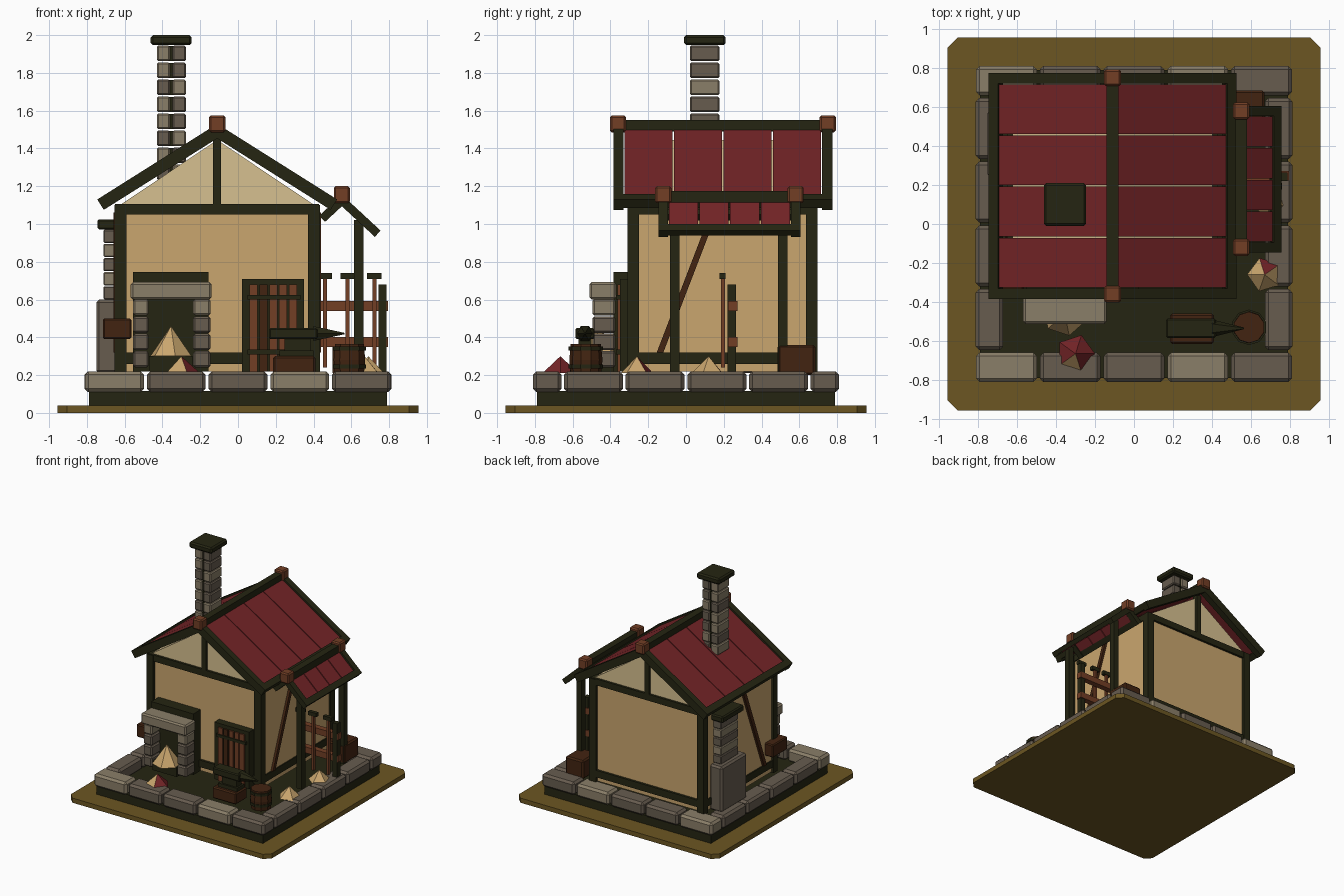
import bpy, bmesh, math, random
from mathutils import Vector, Matrix

if "Cube" in bpy.data.objects:
    bpy.data.objects.remove(bpy.data.objects["Cube"])
random.seed(4)

def material(name, r, g, b):
    lin = lambda c: ((c / 255 + 0.055) / 1.055) ** 2.4 if c > 10 else c / 255 / 12.92
    m = bpy.data.materials.new(name)
    m.diffuse_color = (lin(r), lin(g), lin(b), 1)
    m.use_nodes = True
    m.node_tree.nodes["Principled BSDF"].inputs["Base Color"].default_value = m.diffuse_color
    return m

DARK = material("dark timber", 37, 37, 18)
OLIVE = material("olive ground", 108, 86, 34)
TAN = material("tan plaster", 202, 166, 110)
CREAM = material("cream plaster", 214, 192, 144)
RED = material("red roof", 116, 36, 39)
LIGHT = material("light stone", 138, 126, 104)
STONE = material("dark stone", 103, 92, 79)
SIENNA = material("sienna wood", 114, 62, 37)
BROWN = material("dark brown wood", 66, 36, 17)

def finish(name, bm, *mats):
    bmesh.ops.recalc_face_normals(bm, faces=bm.faces)
    me = bpy.data.meshes.new(name)
    bm.to_mesh(me)
    bm.free()
    for m in mats:
        me.materials.append(m)
    ob = bpy.data.objects.new(name, me)
    bpy.context.collection.objects.link(ob)
    return ob

def box(name, x0, x1, y0, y1, z0, z1, mat, bevel=0, upright_only=False):
    bm = bmesh.new()
    bmesh.ops.create_cube(bm, size=1)
    for v in bm.verts:
        v.co = Vector(((x0 + x1) / 2 + v.co.x * (x1 - x0), (y0 + y1) / 2 + v.co.y * (y1 - y0),
                       (z0 + z1) / 2 + v.co.z * (z1 - z0)))
    if bevel:
        edges = [e for e in bm.edges if not upright_only
                 or abs(e.verts[0].co.z - e.verts[1].co.z) > 1e-4]
        bmesh.ops.bevel(bm, geom=edges, offset=bevel, segments=1, affect='EDGES')
    return finish(name, bm, mat)

def prism(name, pts, y0, y1, mat):
    """Extrude an xz profile along y."""
    bm = bmesh.new()
    f = bm.faces.new([bm.verts.new((x, y0, z)) for x, z in pts])
    new = bmesh.ops.extrude_face_region(bm, geom=[f])['geom']
    bmesh.ops.translate(bm, vec=(0, y1 - y0, 0), verts=[g for g in new if isinstance(g, bmesh.types.BMVert)])
    return finish(name, bm, mat)

def cone(name, at, r0, r1, h, n, mats, turn=0, accent=None, tilt=None):
    """Cone standing on 'at'; faces turned towards 'accent' get the second material."""
    bm = bmesh.new()
    bmesh.ops.create_cone(bm, cap_ends=True, segments=n, radius1=r0, radius2=r1, depth=h,
                          matrix=Matrix.Rotation(turn, 4, 'Z') @ Matrix.Translation((0, 0, h / 2)))
    bm.normal_update()
    for f in bm.faces:
        if accent and f.normal.xy.length > 0.1 and f.normal.xy.normalized().dot(Vector(accent).normalized()) > 0.7:
            f.material_index = 1
    if tilt:
        bmesh.ops.transform(bm, matrix=tilt, verts=bm.verts)
    bmesh.ops.translate(bm, vec=at, verts=bm.verts)
    return finish(name, bm, *mats)

# ground slab and dark plinth
box("ground_slab", -.955, .955, -.955, .955, 0, .04, OLIVE, .05, True)
box("plinth", -.79, .79, -.79, .79, .04, .115, DARK)

# ring of border stones
pitch = .327
for i in range(5):
    c = (i - 2) * pitch
    tone = LIGHT if i % 3 == 0 else STONE
    for side, y in (("front", -.735), ("back", .735)):
        box(f"{side}_border_stone", c - .156, c + .156, y - .075, y + .075, .11, .22, tone, .018)
for i in range(4):
    c = (i - 1.5) * pitch
    for side, x in (("left", -.742), ("right", .742)):
        box(f"{side}_border_stone", x - .07, x + .07, c - .156, c + .156, .11, .22, STONE, .018)

# house body and gable
XL, XR, YF, YB, RX = -.64, .42, -.285, .67, -.11
box("house_walls", XL, XR, YF, YB, .22, 1.09, TAN)
prism("gable", [(XL, 1.09), (XR, 1.09), (RX, 1.445)], YF, YB, CREAM)

# timber frame
for x in (-.655, .37):
    for y in (-.31, .635):
        box("corner_post", x, x + .065, y, y + .06, .21, 1.1, DARK)
for y in (-.305, .645):
    box("upper_beam", -.65, .43, y, y + .045, 1.05, 1.105, DARK)
    box("sill_beam", -.65, .43, y, y + .045, .26, .32, DARK)
    box("king_post", -.133, -.09, y, y + .045, 1.1, 1.46, DARK)
for x in (-.65, .4):
    box("side_upper_beam", x, x + .03, -.3, .68, 1.05, 1.105, DARK)
    box("side_sill_beam", x, x + .03, -.3, .68, .26, .32, DARK)
for x in (-.66, .415):
    bm = bmesh.new()
    f = bm.faces.new([bm.verts.new((x, y, z)) for y, z in ((-.155, .32), (-.12, .32), (.165, 1.06), (.13, 1.06))])
    new = bmesh.ops.extrude_face_region(bm, geom=[f])['geom']
    bmesh.ops.translate(bm, vec=(.025, 0, 0), verts=[g for g in new if isinstance(g, bmesh.types.BMVert)])
    finish("wall_brace", bm, BROWN)

def slab(ridge, eave, a, b, drop, thick):
    """Profile of a slice of roof slope between fractions a and b."""
    r, e = Vector(ridge), Vector(eave)
    n = Vector((e.y - r.y, r.x - e.x)).normalized()
    n = n if n.y < 0 else -n
    p, q = r.lerp(e, a), r.lerp(e, b)
    top0, top1 = p + n * drop, q + n * drop
    low0, low1 = top0 + n * thick, top1 + n * thick
    if a == 0:  # close the mitre on the ridge line
        t = (e - r).normalized()
        top0 = top0 - t * ((top0.x - r.x) / t.x)
        low0 = low0 - t * ((low0.x - r.x) / t.x)
    return [top0, top1, low1, low0]

def roof(name, ridge, eaves, y0, y1, rim, thick, cap):
    for e in eaves:
        for y in (y0, y1 - rim):
            prism(name + "_barge_board", slab(ridge, e, 0, 1, 0, thick), y, y + rim, DARK)
        f = 1 - rim / (Vector(ridge) - Vector(e)).length
        prism(name + "_eave_beam", slab(ridge, e, f, 1, 0, thick * .8), y0 + rim, y1 - rim, DARK)
        w = (y1 - y0 - 2 * rim) / 4
        for i in range(4):
            ys = y0 + rim + i * w
            prism(name + "_panel", slab(ridge, e, 0, f, .012, .03), ys + .004, ys + w - .004, RED)
    x, z = ridge
    box(name + "_ridge_beam", x - .03, x + .03, y0, y1, z - .04, z + .02, DARK)
    for y in (y0 + .025, y1 - .025):
        box(name + "_ridge_cap", x - .043, x + .043, y - .043, y + .043, z + cap - .09, z + cap, SIENNA, .01)

roof("main_roof", (RX, 1.53), ((-.745, 1.13), (.525, 1.13)), -.385, .775, .055, .065, .045)
roof("lean_to_roof", (.55, 1.155), ((.755, .965), (.43, 1.044)), -.145, .605, .05, .045, .045)

# chimney of paired bricks above the roof
for i in range(8):
    z = 1.862 - i * .09
    a, b = random.sample((LIGHT, STONE), 2)
    box("chimney_brick", -.43, -.359, .02, .178, z, z + .082, a, .008)
    box("chimney_brick", -.347, -.275, .02, .178, z, z + .082, b, .008)
    box("chimney_core", -.37, -.336, .03, .168, z, z + .08, DARK)
box("chimney_cap", -.462, -.245, -.01, .21, 1.947, 2, DARK, .012)

# side stack on the left wall
box("stack_base", -.75, -.63, .24, .585, .21, .6, STONE, .015)
for i in range(5):
    z = .6 + i * .075
    box("stack_course", -.712, -.63, .305, .54, z, z + .07, STONE if i % 2 == 0 else LIGHT, .006)
box("stack_cap", -.745, -.63, .275, .565, .97, 1.025, DARK, .01)
box("wall_crate", -.715, -.565, -.36, -.16, .39, .5, BROWN, .008)

# forge hearth
box("hearth_back", -.555, -.155, -.385, -.28, .22, .745, DARK)
for x0, x1 in ((-.555, -.473), (-.237, -.145)):
    for i in range(4):
        z = .24 + i * .092
        box("hearth_pillar_stone", x0, x1, -.495, -.375, z, z + .087, LIGHT if i == 3 else STONE, .01)
box("hearth_lintel", -.568, -.14, -.512, -.37, .6, .692, LIGHT, .012)
box("coal_bed", -.47, -.24, -.49, -.38, .22, .3, DARK)
cone("hearth_flame", (-.355, -.46, .3), .115, .0, .16, 6, (TAN,), .2)

# ember piles
cone("front_ember_pile", (-.3, -.665, .21), .1, 0, .09, 5, (RED, TAN), math.pi / 10 * 3, (0, -1))
cone("right_ember_pile", (.67, -.26, .21), .09, 0, .09, 5, (TAN, RED), .3, (.3, 1))
cone("lean_to_ember_pile", (.69, .12, .21), .09, 0, .09, 5, (TAN, RED), .6, (.4, 1))

# plank door
box("door_frame", .02, .35, -.35, -.28, .22, .71, DARK)
for i in range(5):
    x = .062 + i * .052
    box("door_plank", x, x + .042, -.362, -.34, .22, .68, BROWN if i == 1 else SIENNA)
for z in (.31, .6):
    box("door_strap", .05, .33, -.37, -.35, z, z + .025, DARK)

# anvil on its block
box("anvil_block", .185, .41, -.615, -.46, .2, .3, BROWN, .01)
box("anvil_foot", .22, .4, -.585, -.485, .3, .33, DARK)
box("anvil_waist", .245, .385, -.57, -.5, .33, .4, DARK)
box("anvil_top", .165, .42, -.585, -.485, .39, .45, DARK, .008)
cone("anvil_horn", (.4, -.535, .42), .045, .004, .165, 6, (DARK,), 0, None, Matrix.Rotation(math.pi / 2, 4, 'Y'))

# barrel
cone("barrel_lower", (.59, -.53, .2), .08, .088, .08, 10, (BROWN,))
cone("barrel_upper", (.59, -.53, .28), .088, .08, .085, 10, (BROWN,))
for z in (.235, .33):
    cone("barrel_hoop", (.59, -.53, z), .091, .091, .022, 10, (DARK,))

# lean-to posts, fence and tools
for y in (-.06, .512):
    box("lean_to_post", .615, .665, y - .025, y + .025, .2, 1.02, DARK)
box("fence_post", .745, .787, .22, .265, .2, .68, DARK)
for z in (.35, .54):
    box("fence_rail", .42, .795, .222, .272, z, z + .052, SIENNA)
for x in (.46, .58, .722):
    box("tool_handle", x - .011, x + .011, .184, .206, .24, .72, SIENNA)
    box("tool_head", x - .038, x + .038, .178, .21, .708, .74, DARK)
box("storage_crate", .5, .67, .485, .685, .2, .36, BROWN, .012)
